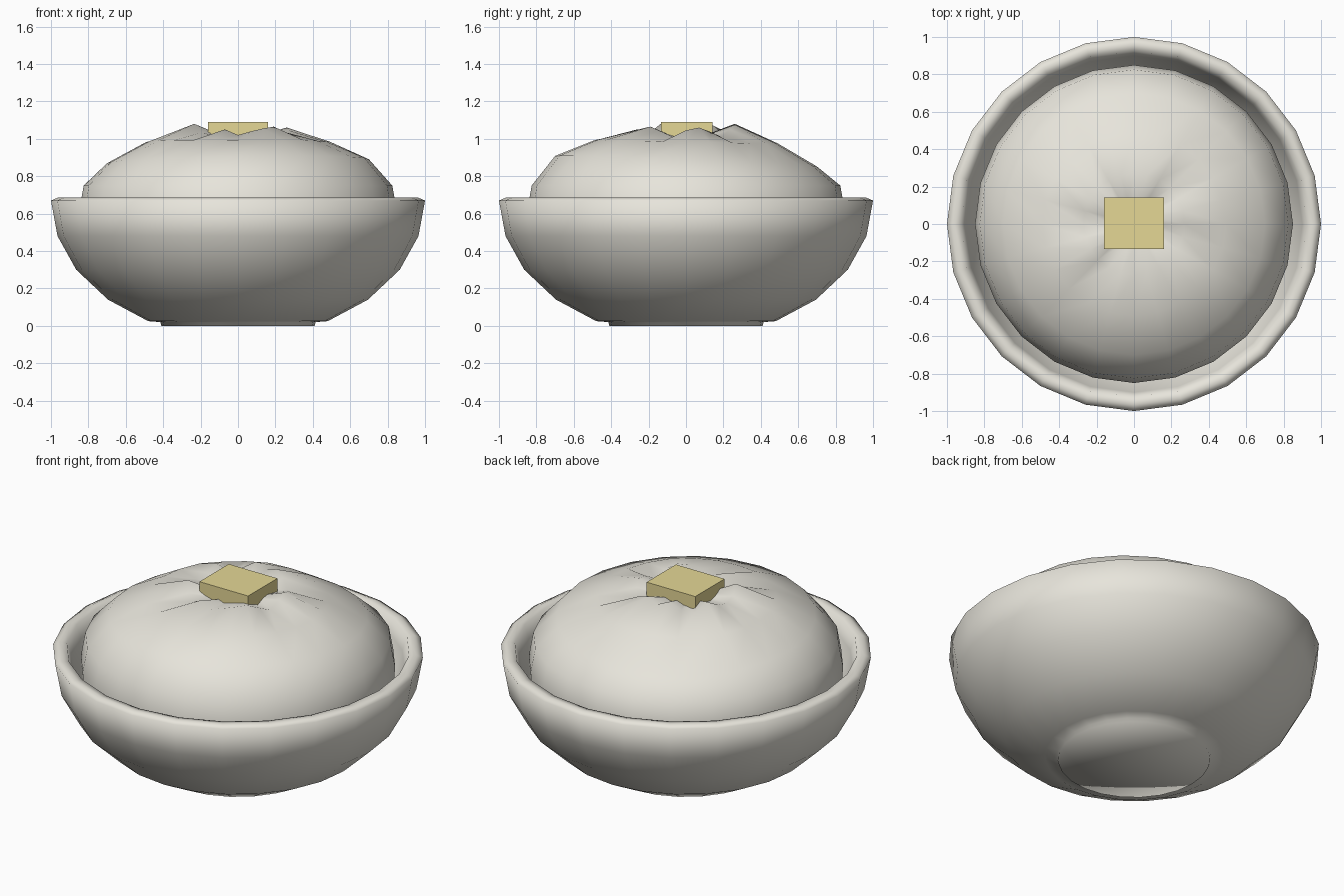
import bpy, bmesh, math

if "Cube" in bpy.data.objects:
    bpy.data.objects.remove(bpy.data.objects["Cube"])

SIDES = 24


def material(name, rgb):
    m = bpy.data.materials.new(name)
    m.diffuse_color = (*rgb, 1)
    m.use_nodes = True
    m.node_tree.nodes["Principled BSDF"].inputs["Base Color"].default_value = m.diffuse_color
    return m


cream = material("cream white", (0.80, 0.78, 0.71))
yellow = material("butter yellow", (0.78, 0.68, 0.30))


def lathe(name, profile, mat, shape=None):
    """Spin (radius, z) points; shape(ring, side, x, y, z) may adjust z."""
    bm = bmesh.new()
    rings = []
    for i, (r, z) in enumerate(profile):
        if r == 0:
            rings.append([bm.verts.new((0, 0, z))] * SIDES)
            continue
        ring = []
        for k in range(SIDES):
            a = 2 * math.pi * k / SIDES
            x, y = r * math.cos(a), r * math.sin(a)
            ring.append(bm.verts.new((x, y, shape(i, k, x, y, z) if shape else z)))
        rings.append(ring)
    for lo, hi in zip(rings, rings[1:]):
        for k in range(SIDES):
            n = (k + 1) % SIDES
            corners = list(dict.fromkeys((lo[k], lo[n], hi[n], hi[k])))
            bm.faces.new(corners).smooth = True
    me = bpy.data.meshes.new(name)
    bm.to_mesh(me)
    bm.free()
    me.materials.append(mat)
    ob = bpy.data.objects.new(name, me)
    bpy.context.collection.objects.link(ob)
    return ob


# Bowl: foot, outer wall, rounded rim, inner wall
lathe("bowl", [(0, 0), (0.41, 0), (0.415, 0.02), (0.48, 0.025), (0.695, 0.14),
               (0.865, 0.30), (0.965, 0.48), (1.0, 0.67), (0.965, 0.685),
               (0.925, 0.68), (0.90, 0.60), (0.86, 0.49), (0.77, 0.33),
               (0.60, 0.19), (0.40, 0.11), (0, 0.10)], cream)

# Mashed mound: irregular creased ring around the butter, every 15 degrees
CREASE = [1.045, 1.06, 1.035, 1.01, 1.05, 1.075, 1.05, 1.08, 1.04, 1.02, 1.075, 1.04,
          1.025, 1.04, 1.08, 1.035, 1.015, 1.05, 1.02, 1.04, 1.055, 1.065, 1.04, 1.01]


def mound_shape(i, k, x, y, z):
    crease = CREASE[k] - 1.045
    if i == 3:
        return z - 0.04 * y + 0.015 * x
    if i == 4:
        return z - 0.02 * y + 0.1 * crease
    if i == 5:
        return CREASE[k]
    if i == 6:
        return z + 0.4 * crease
    return z


lathe("mashed_mound", [(0.84, 0.46), (0.85, 0.61), (0.825, 0.75), (0.70, 0.88),
                       (0.49, 0.985), (0.27, 1.045), (0.13, 1.015), (0, 1.0)],
      cream, mound_shape)

# Butter pat
bpy.ops.mesh.primitive_cube_add(size=1, location=(0, 0.004, 1.045))
butter = bpy.context.object
butter.name = "butter_pat"
butter.scale = (0.32, 0.275, 0.09)
butter.data.materials.append(yellow)
